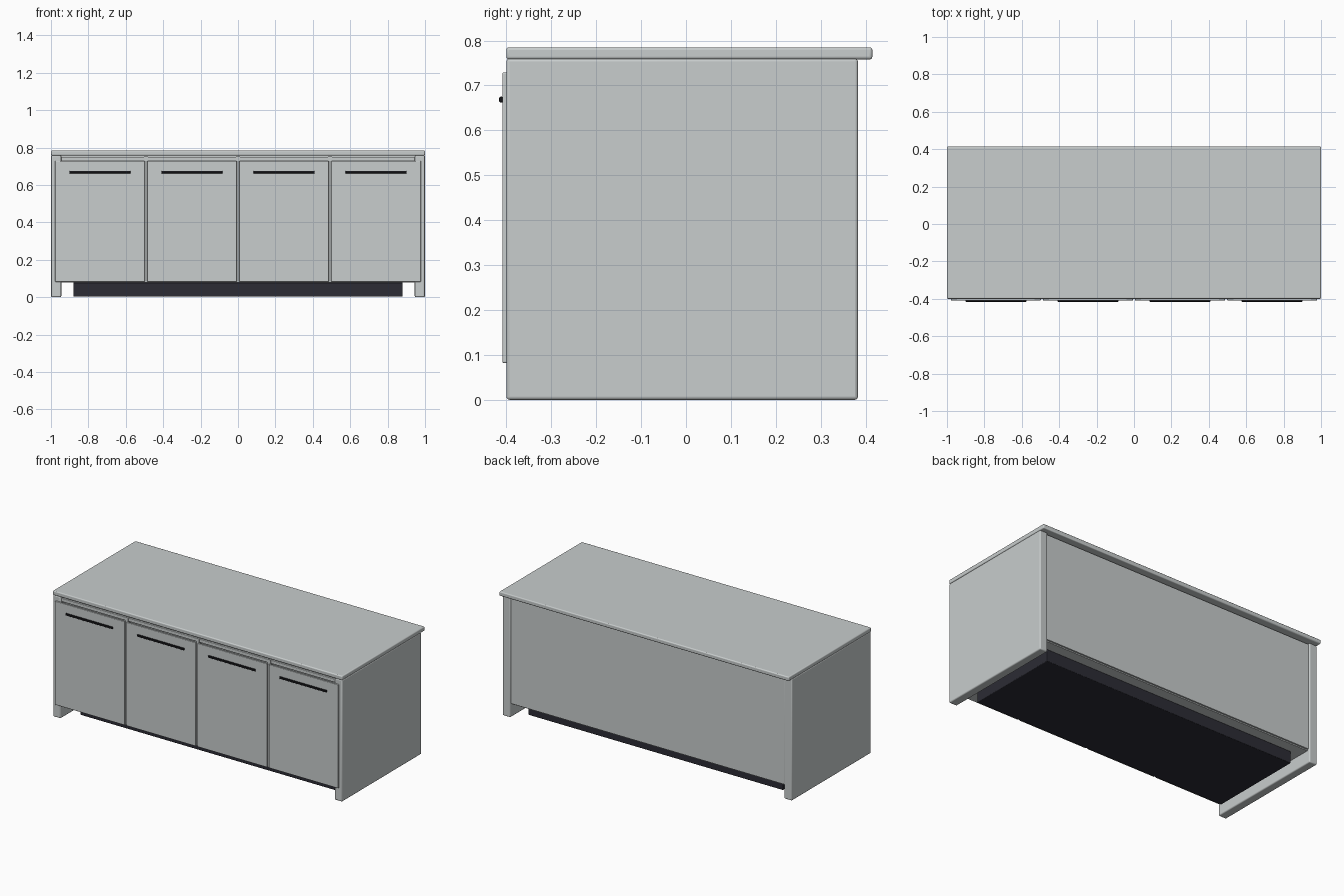
import bpy
import math

cube = bpy.data.objects.get("Cube")
if cube:
    bpy.data.objects.remove(cube, do_unlink=True)


def material(name, rgb):
    m = bpy.data.materials.new(name)
    m.use_nodes = True
    colour = (*rgb, 1.0)
    m.diffuse_color = colour
    m.node_tree.nodes["Principled BSDF"].inputs["Base Color"].default_value = colour
    return m


grey = material("light_grey", (0.58, 0.61, 0.61))
dark = material("dark_plinth", (0.025, 0.025, 0.035))
black = material("black_handle", (0.008, 0.008, 0.01))


def box(name, x, y, z, mat, bevel=0.0):
    """Box from (min, max) ranges, with optional rounded edges."""
    bpy.ops.mesh.primitive_cube_add(size=1)
    ob = bpy.context.object
    ob.name = name
    ob.location = [(a + b) / 2 for a, b in (x, y, z)]
    ob.scale = [b - a for a, b in (x, y, z)]
    bpy.ops.object.transform_apply(location=False, rotation=False, scale=True)
    ob.data.materials.append(mat)
    if bevel:
        mod = ob.modifiers.new("rounded_edges", "BEVEL")
        mod.width = bevel
        mod.segments = 3
        bpy.ops.object.shade_smooth_by_angle(angle=math.radians(35))
    return ob


FRONT, BACK = -0.4, 0.383
INNER = 0.945

# Worktop, overhanging at the back
box("worktop", (-1, 1), (FRONT, 0.415), (0.758, 0.785), grey, 0.006)

# Side panels that reach the floor
for side, name in ((-1, "right_side_panel"), (1, "left_side_panel")):
    x = sorted((side * INNER, side * 0.999))
    box(name, x, (FRONT, BACK), (0, 0.76), grey, 0.007)

# Carcass boards
box("back_panel", (-INNER, INNER), (0.355, 0.375), (0.085, 0.752), grey)
box("bottom_board", (-INNER, INNER), (-0.395, 0.365), (0.078, 0.098), grey)
box("front_rail", (-INNER, INNER), (-0.393, -0.3), (0.728, 0.75), grey, 0.003)
box("top_board", (-INNER, INNER), (-0.36, 0.36), (0.745, 0.759), grey)
for i, x in enumerate((-0.492, 0, 0.492)):
    box(f"divider_{i + 1}", (x - 0.01, x + 0.01), (-0.397, 0.36), (0.085, 0.752), grey)

# Recessed plinth
box("plinth", (-0.88, 0.88), (-0.3, 0.3), (0.003, 0.079), dark, 0.004)

# Doors, each with a slim bar handle
for i, x in enumerate((-0.738, -0.246, 0.246, 0.738)):
    box(f"door_{i + 1}", (x - 0.24, x + 0.24), (-0.409, -0.398), (0.082, 0.729), grey, 0.003)
    box(f"handle_{i + 1}", (x - 0.163, x + 0.163), (-0.416, -0.407), (0.662, 0.675), black, 0.003)
